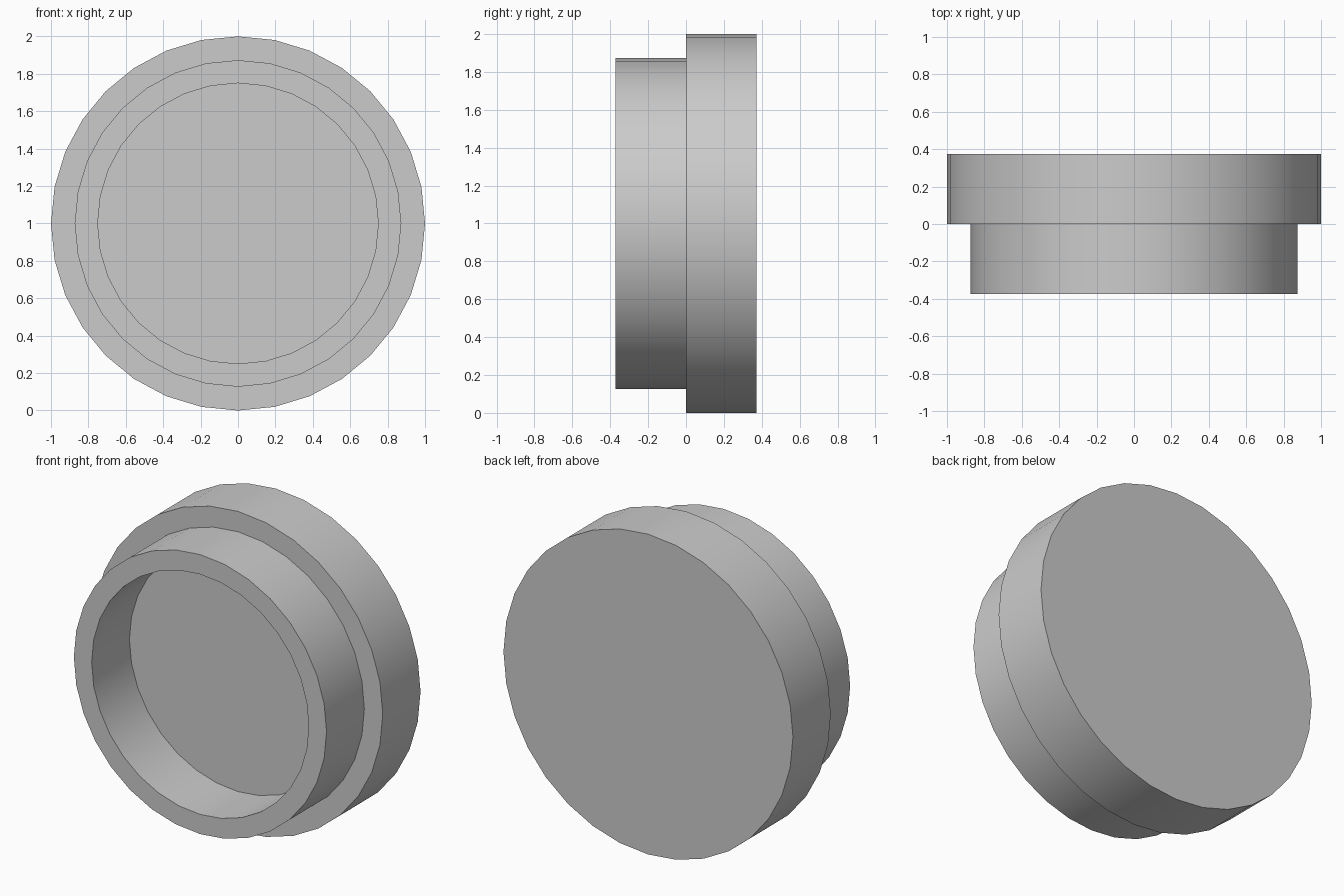
import bpy
import bmesh
import math

if "Cube" in bpy.data.objects:
    bpy.data.objects.remove(bpy.data.objects["Cube"])

SIDES = 32
# Profile (radius, y) from the back rim, over the step, to the recess floor
PROFILE = [(1.0, 0.373), (1.0, 0.0), (0.873, 0.0), (0.873, -0.373), (0.75, -0.373), (0.75, 0.0)]


def ring(bm, radius, y):
    angles = [2 * math.pi * i / SIDES for i in range(SIDES)]
    return [bm.verts.new((radius * math.cos(a), y, 1 + radius * math.sin(a))) for a in angles]


# Stepped round cap, turned around the y axis
bm = bmesh.new()
rings = [ring(bm, r, y) for r, y in PROFILE]
for a, b in zip(rings, rings[1:]):
    for i in range(SIDES):
        j = (i + 1) % SIDES
        bm.faces.new((a[i], a[j], b[j], b[i]))

# Back disc and recess floor
bm.faces.new(rings[0])
bm.faces.new(rings[-1])
bmesh.ops.recalc_face_normals(bm, faces=bm.faces)

mesh = bpy.data.meshes.new("stepped_cap")
bm.to_mesh(mesh)
bm.free()
cap = bpy.data.objects.new("stepped_cap", mesh)
bpy.context.collection.objects.link(cap)

# Smooth walls, sharp rims
bpy.context.view_layer.objects.active = cap
cap.select_set(True)
bpy.ops.object.shade_smooth_by_angle(angle=math.radians(30))
